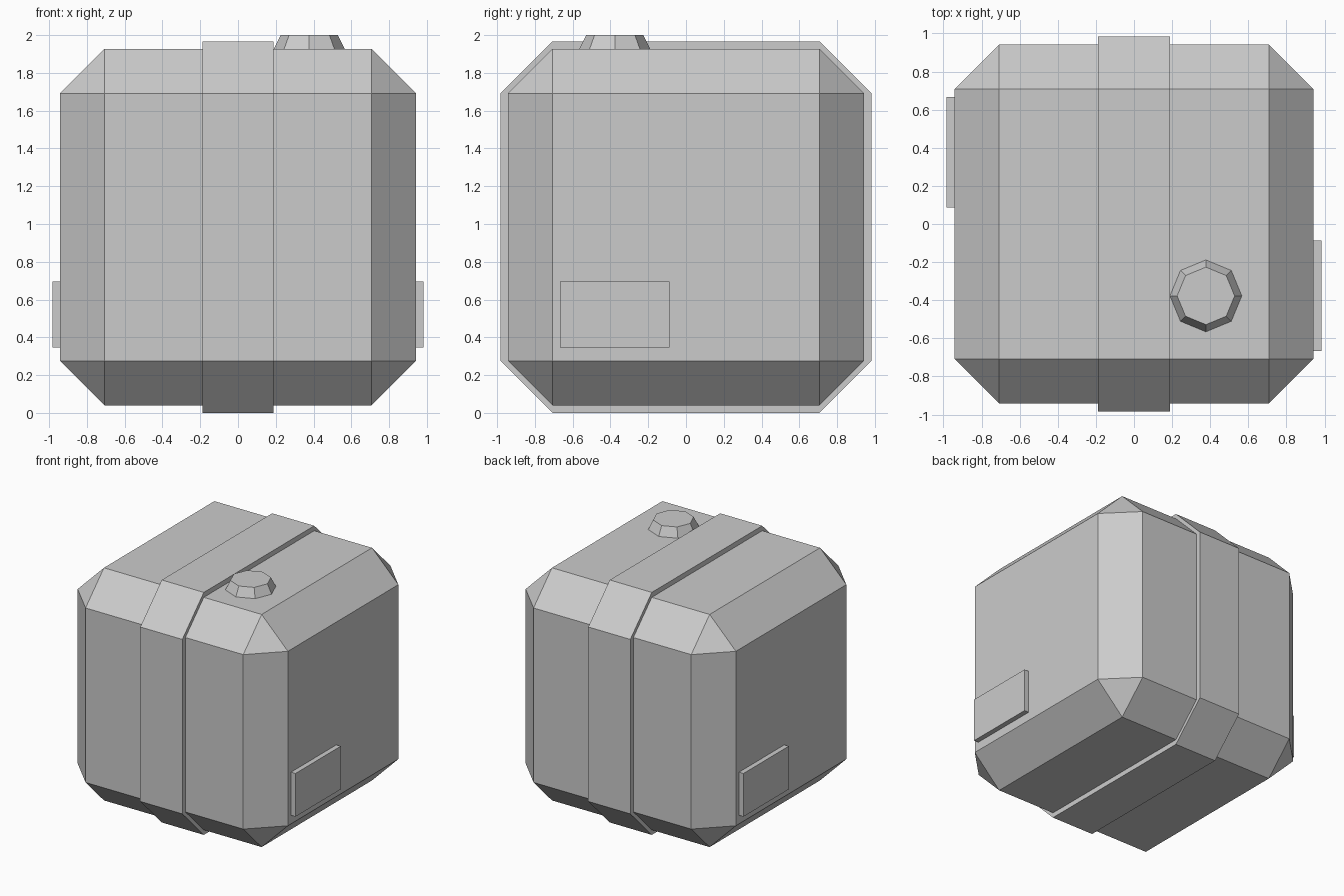
import bpy, bmesh
from math import radians
from mathutils import Matrix, Vector

if "Cube" in bpy.data.objects:
    bpy.data.objects.remove(bpy.data.objects["Cube"])

U = 0.1886          # base module
H = 5 * U           # half size of the tank body
FLAT = H - 1.25 * U # half size of the flat faces
R = 0.983           # half size of the raised band
ZC = R              # centre height


def make_object(name, bm):
    bmesh.ops.recalc_face_normals(bm, faces=bm.faces)
    mesh = bpy.data.meshes.new(name)
    bm.to_mesh(mesh)
    bm.free()
    obj = bpy.data.objects.new(name, mesh)
    bpy.context.collection.objects.link(obj)
    return obj


def box(name, centre, size, bevel=0.0):
    bm = bmesh.new()
    bmesh.ops.create_cube(bm, size=1)
    bmesh.ops.scale(bm, vec=size, verts=bm.verts)
    if bevel:
        bmesh.ops.bevel(bm, geom=bm.edges[:], offset=bevel, offset_type='OFFSET',
                        segments=1, affect='EDGES')
    bmesh.ops.translate(bm, vec=centre, verts=bm.verts)
    return make_object(name, bm)


# Chamfered tank body
box("tank_body", (0, 0, ZC), (2 * H, 2 * H, 2 * H), H - FLAT)

# Raised band wrapping front, top, back and bottom
bm = bmesh.new()
profile = [(FLAT, R), (R, FLAT), (R, -FLAT), (FLAT, -R),
           (-FLAT, -R), (-R, -FLAT), (-R, FLAT), (-FLAT, R)]
face = bm.faces.new([bm.verts.new((-U, y, ZC + z)) for y, z in profile])
ext = bmesh.ops.extrude_face_region(bm, geom=[face], use_keep_orig=True)
bmesh.ops.translate(bm, vec=(2 * U, 0, 0),
                    verts=[v for v in ext["geom"] if isinstance(v, bmesh.types.BMVert)])
make_object("centre_band", bm)

# Side plates, one per side, turned half a revolution from each other
for name, s in (("right_plate", 1), ("left_plate", -1)):
    box(name, (s * (R + H - 0.04) / 2, -s * 2 * U, 0.52), (R - H + 0.04, 0.58, 0.35))

# Eight-sided filler cap
bm = bmesh.new()
z0, z1 = ZC + H, 2.0
bmesh.ops.create_cone(bm, cap_ends=True, segments=8, radius1=U, radius2=0.8 * U, depth=z1 - z0,
                      matrix=Matrix.Translation((2 * U, -2 * U, (z0 + z1) / 2)))
make_object("filler_cap", bm)
